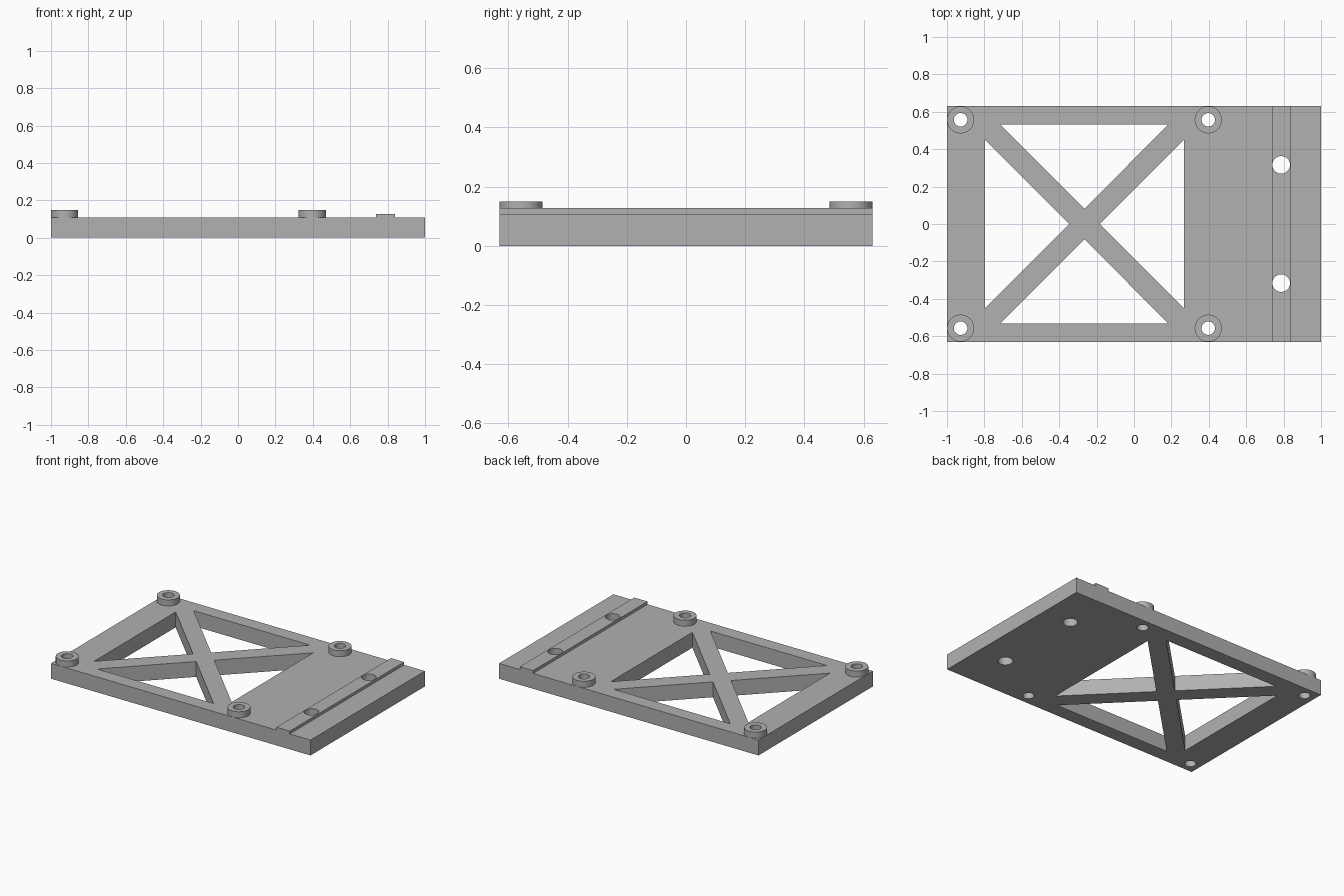
import bpy, bmesh
from mathutils import Vector

cube = bpy.data.objects.get("Cube")
if cube:
    bpy.data.objects.remove(cube, do_unlink=True)

grey = bpy.data.materials.new("Matte grey")
grey.use_nodes = True
grey.diffuse_color = (0.44, 0.44, 0.44, 1)
grey.node_tree.nodes["Principled BSDF"].inputs["Base Color"].default_value = grey.diffuse_color

HALF_Y, DECK, RIDGE, BOSS = 0.63, 0.107, 0.127, 0.149


def prism(name, points, offset):
    """Closed prism made by sweeping a polygon along an offset."""
    bm = bmesh.new()
    face = bm.faces.new([bm.verts.new(p) for p in points])
    swept = bmesh.ops.extrude_face_region(bm, geom=[face])["geom"]
    bmesh.ops.translate(bm, vec=Vector(offset),
                        verts=[v for v in swept if isinstance(v, bmesh.types.BMVert)])
    bmesh.ops.recalc_face_normals(bm, faces=bm.faces)
    mesh = bpy.data.meshes.new(name)
    bm.to_mesh(mesh)
    bm.free()
    mesh.materials.append(grey)
    obj = bpy.data.objects.new(name, mesh)
    bpy.context.collection.objects.link(obj)
    return obj


def cylinder(name, x, y, radius, bottom, top):
    bpy.ops.mesh.primitive_cylinder_add(vertices=48, radius=radius, depth=top - bottom,
                                        location=(x, y, (bottom + top) / 2))
    obj = bpy.context.object
    obj.name = name
    obj.data.materials.append(grey)
    return obj


def combine(target, tool, operation):
    """Apply a boolean and remove its tool object."""
    tool.hide_render = True
    mod = target.modifiers.new(tool.name, 'BOOLEAN')
    mod.operation, mod.solver, mod.object = operation, 'EXACT', tool
    bpy.context.view_layer.objects.active = target
    bpy.ops.object.modifier_apply(modifier=mod.name)
    bpy.data.objects.remove(tool, do_unlink=True)


# Plate with raised cross ridge, as one side profile swept across the width
profile = [(-1, 0), (1, 0), (1, DECK), (0.84, DECK), (0.84, RIDGE),
           (0.738, RIDGE), (0.738, DECK), (-1, DECK)]
plate = prism("mounting_plate", [(x, -HALF_Y, z) for x, z in profile], (0, 2 * HALF_Y, 0))

# Four triangular windows that leave an X brace
cx, half_x, half_y, gap = -0.265, 0.531, 0.532, 0.082
for s in (-1, 1):
    end = half_y - gap
    side = [(cx + s * half_x, -end), (cx + s * half_x, end), (cx + s * gap, 0)]
    end = half_x - gap
    edge = [(cx - end, s * half_y), (cx + end, s * half_y), (cx, s * gap)]
    for tri in (side, edge):
        combine(plate, prism("window_cutter", [(x, y, -0.1) for x, y in tri], (0, 0, 0.4)),
                'DIFFERENCE')

# Standoff bosses with screw holes, and ridge holes
for s in (-1, 1):
    for x in (-0.927, 0.397):
        combine(plate, cylinder("boss", x, s * 0.557, 0.0725, DECK / 2, BOSS), 'UNION')
        combine(plate, cylinder("screw_hole", x, s * 0.557, 0.036, -0.1, 0.3), 'DIFFERENCE')
    combine(plate, cylinder("ridge_hole", 0.787, s * 0.316, 0.047, -0.1, 0.3), 'DIFFERENCE')

# Smooth round walls, crisp edges
bpy.ops.object.select_all(action='DESELECT')
plate.select_set(True)
bpy.context.view_layer.objects.active = plate
bpy.ops.object.shade_smooth_by_angle()
